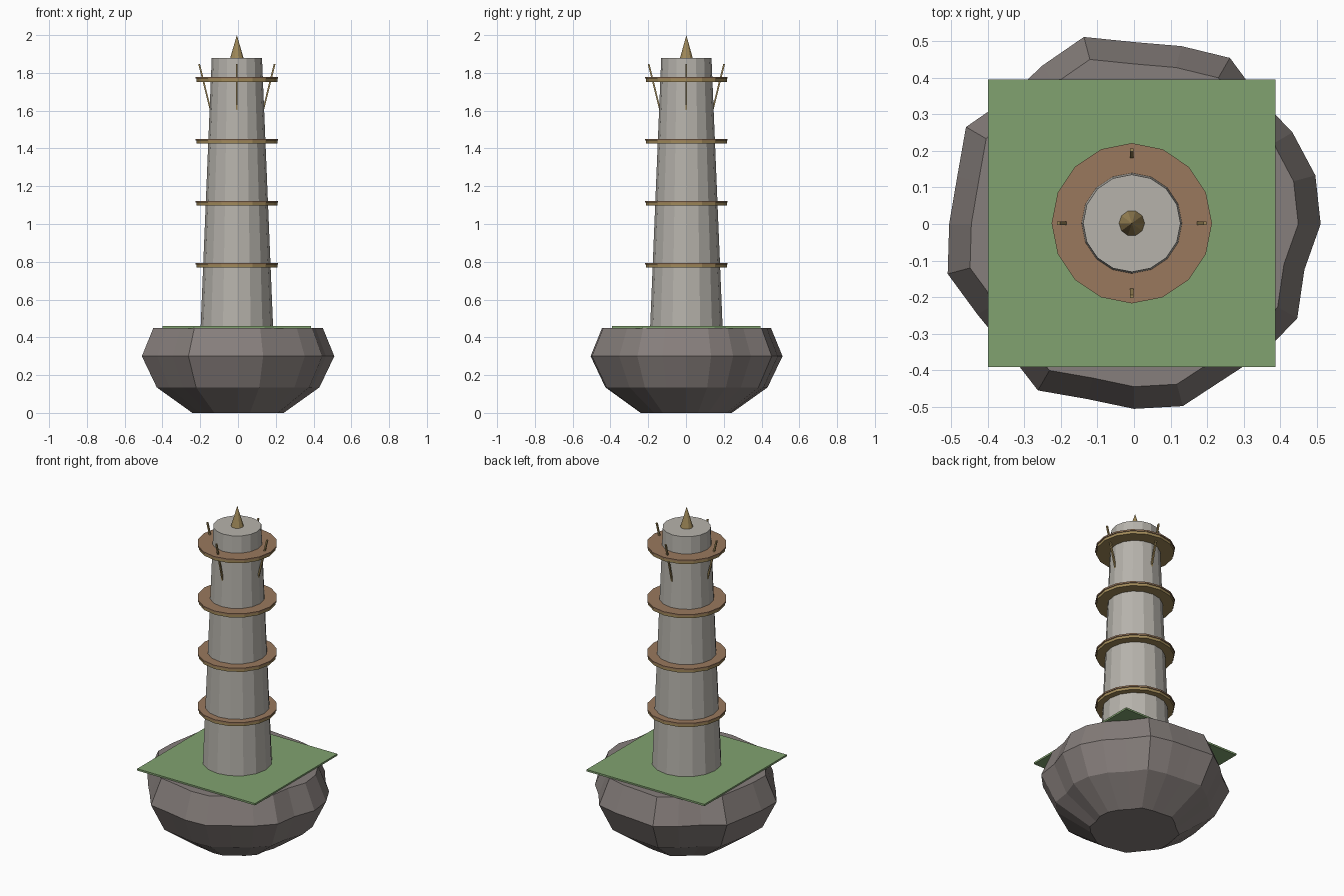
import bpy, bmesh, math
from mathutils import Vector

if "Cube" in bpy.data.objects:
    bpy.data.objects.remove(bpy.data.objects["Cube"])

CX, CY = -0.006, 0.002   # tower axis


def material(name, rgb):
    m = bpy.data.materials.new(name)
    m.diffuse_color = (*rgb, 1)
    m.use_nodes = True
    m.node_tree.nodes["Principled BSDF"].inputs["Base Color"].default_value = m.diffuse_color
    return m


STONE = material("stone", (0.47, 0.45, 0.41))
ROCK = material("rock", (0.24, 0.21, 0.20))
GRASS = material("grass", (0.22, 0.36, 0.16))
WOOD = material("wood", (0.32, 0.19, 0.11))
BRASS = material("brass", (0.35, 0.25, 0.10))


def finish(name, bm, mat):
    bmesh.ops.recalc_face_normals(bm, faces=bm.faces)
    me = bpy.data.meshes.new(name)
    bm.to_mesh(me)
    bm.free()
    ob = bpy.data.objects.new(name, me)
    bpy.context.collection.objects.link(ob)
    me.materials.append(mat)
    return ob


def stack(name, rings, mat):
    """Closed solid lofted through rings of points."""
    bm = bmesh.new()
    loops = [[bm.verts.new(p) for p in r] for r in rings]
    n = len(loops[0])
    for a, b in zip(loops, loops[1:]):
        for i in range(n):
            j = (i + 1) % n
            bm.faces.new((a[i], a[j], b[j], b[i]))
    bm.faces.new(loops[0])
    bm.faces.new(loops[-1])
    return finish(name, bm, mat)


def ring(radii, z, x=0, y=0):
    n = len(radii)
    return [(x + r * math.cos(math.tau * i / n),
             y + r * math.sin(math.tau * i / n), z) for i, r in enumerate(radii)]


def frustum(name, n, r0, r1, z0, z1, mat):
    return stack(name, [ring([r0] * n, z0, CX, CY), ring([r1] * n, z1, CX, CY)], mat)


# uneven floating rock base
rock = [.51, .513, .50, .486, .524, .503, .497, .529, .50, .487, .53, .50,
        .505, .527, .494, .49, .525, .495, .505, .515, .49, .50, .515, .482]
stack("rock_base", [ring([r * s for r in rock], z) for s, z in
                    ((.475, 0), (.845, .135), (1, .30), (.88, .45))], ROCK)

# square lawn
h = .393
stack("lawn", [[(CX + h * sx, CY + h * sy, z) for sx, sy in
                ((-1, -1), (1, -1), (1, 1), (-1, 1))] for z in (.448, .459)], GRASS)

# tapered tower
frustum("tower", 16, .192, .133, .45, 1.88, STONE)

# balconies with brass trim
for k in range(4):
    z = .785 + .328 * k
    frustum(f"balcony_{k}", 16, .219, .219, z, z + .009, WOOD)
    frustum(f"balcony_trim_{k}", 16, .214, .214, z - .016, z, BRASS)

# four leaning rods round the top balcony
for k in range(4):
    a = k * math.pi / 2
    out, side = Vector((math.cos(a), math.sin(a), 0)), Vector((-math.sin(a), math.cos(a), 0))
    w = .0045
    rings = []
    for r, z in ((.139, 1.602), (.2, 1.848)):
        c = Vector((CX, CY, z)) + out * r
        rings.append([c + out * (w * i) + side * (w * j)
                      for i, j in ((-1, -1), (1, -1), (1, 1), (-1, 1))])
    stack(f"rod_{k}", rings, BRASS)

# finial cone
bm = bmesh.new()
base = [bm.verts.new(p) for p in ring([.035] * 10, 1.88, CX, CY)]
tip = bm.verts.new((CX, CY, 2.0))
bm.faces.new(base)
for i in range(10):
    bm.faces.new((base[i], base[(i + 1) % 10], tip))
finish("finial", bm, BRASS)
